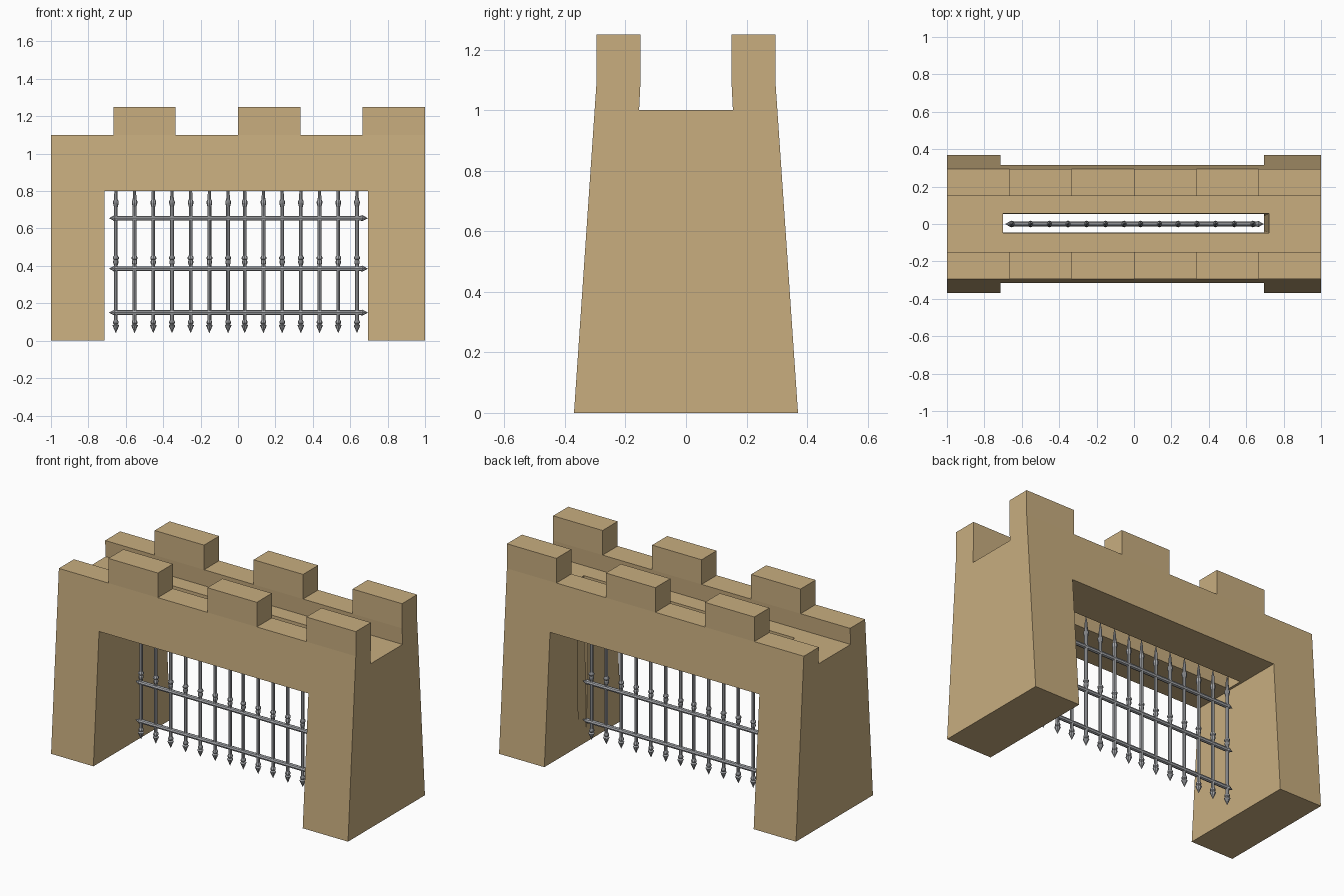
import bpy, bmesh, math
from mathutils import Vector

if "Cube" in bpy.data.objects:
    bpy.data.objects.remove(bpy.data.objects["Cube"])


def material(name, rgb):
    m = bpy.data.materials.new(name)
    m.diffuse_color = (*rgb, 1)
    m.use_nodes = True
    m.node_tree.nodes["Principled BSDF"].inputs["Base Color"].default_value = m.diffuse_color
    return m


STONE = material("sandstone", (0.578, 0.42, 0.213))
IRON = material("grey iron", (0.40, 0.41, 0.43))


def finish(name, bm, mat):
    bmesh.ops.recalc_face_normals(bm, faces=bm.faces)
    me = bpy.data.meshes.new(name)
    bm.to_mesh(me)
    bm.free()
    me.materials.append(mat)
    ob = bpy.data.objects.new(name, me)
    bpy.context.collection.objects.link(ob)
    return ob


def frustum(name, low, high, z0, z1, mat=STONE):
    """Block between two (x0, x1, y0, y1) rectangles."""
    bm = bmesh.new()
    rings = []
    for (x0, x1, y0, y1), z in ((low, z0), (high, z1)):
        rings.append([bm.verts.new((x, y, z)) for x, y in
                      ((x0, y0), (x1, y0), (x1, y1), (x0, y1))])
    a, b = rings
    bm.faces.new(a)
    bm.faces.new(b)
    for i in range(4):
        j = (i + 1) % 4
        bm.faces.new((a[i], a[j], b[j], b[i]))
    return finish(name, bm, mat)


def lathe(bm, profile, origin, axis, up, sides=8):
    """Turned shape: (distance along axis, radius) pairs; radius 0 is a tip."""
    axis, up = Vector(axis), Vector(up)
    side = axis.cross(up)
    prev = None
    for t, r in profile:
        c = Vector(origin) + axis * t
        if r == 0:
            ring = [bm.verts.new(c)] * sides
        else:
            ring = [bm.verts.new(c + r * (up * math.cos(k) + side * math.sin(k)))
                    for k in (2 * math.pi * i / sides for i in range(sides))]
        if prev:
            for i in range(sides):
                j = (i + 1) % sides
                quad = list(dict.fromkeys((prev[i], prev[j], ring[j], ring[i])))
                bm.faces.new(quad)
        prev = ring


# Gatehouse wall: battered U-shaped section swept along x
half = [(0.37, 0), (0.295, 1.1), (0.295, 1.25), (0.15, 1.25), (0.15, 1.1), (0.155, 1.0)]
section = half + [(-y, z) for y, z in reversed(half)]
bm = bmesh.new()
face = bm.faces.new([bm.verts.new((-1, y, z)) for y, z in section])
ext = bmesh.ops.extrude_face_region(bm, geom=[face])
bmesh.ops.translate(bm, vec=(2, 0, 0),
                    verts=[v for v in ext["geom"] if isinstance(v, bmesh.types.BMVert)])
wall = finish("gatehouse_wall", bm, STONE)

# Cutters: gateway, tapered portcullis slot, gaps between merlons
gate = (-0.715, 0.695, -1, 1)
cutters = [
    frustum("gateway_cutter", gate, gate, -0.2, 0.8),
    frustum("slot_cutter", (-0.70, 0.690, -0.033, 0.038),
            (-0.70, 0.726, -0.05, 0.058), -0.2, 1.2),
]
for x0, x1 in ((-1.1, -2 / 3), (-1 / 3, 0), (1 / 3, 2 / 3)):
    gap = (x0, x1, -1, 1)
    cutters.append(frustum("gap_cutter", gap, gap, 1.1, 1.5))
for c in cutters:
    c.hide_render = True
    mod = wall.modifiers.new(c.name, "BOOLEAN")
    mod.operation = "DIFFERENCE"
    mod.solver = "EXACT"
    mod.object = c
bpy.context.view_layer.update()
dg = bpy.context.evaluated_depsgraph_get()
cut_mesh = bpy.data.meshes.new_from_object(wall.evaluated_get(dg))
wall.modifiers.clear()
wall.data = cut_mesh
for c in cutters:
    bpy.data.objects.remove(c)

# Portcullis uprights: spear foot, middle collar, top collar and spike
upright = [(0.04, 0), (0.082, 0.018), (0.088, 0.010), (0.094, 0.015), (0.102, 0.015),
           (0.112, 0.010), (0.405, 0.010), (0.415, 0.014), (0.425, 0.014), (0.432, 0.011),
           (0.438, 0.016), (0.446, 0.016), (0.455, 0.010), (0.715, 0.010), (0.735, 0.015),
           (0.745, 0.015), (0.755, 0.010), (0.80, 0.008), (0.85, 0)]
bm = bmesh.new()
for start in (-0.653, 0.036):
    for i in range(7):
        lathe(bm, upright, (start + 0.1 * i, 0, 0), (0, 0, 1), (1, 0, 0))
finish("portcullis_uprights", bm, IRON)

# Portcullis rails with pointed ends
rail = [(-0.69, 0), (-0.66, 0.016), (-0.65, 0.013), (0.655, 0.013), (0.665, 0.016), (0.695, 0)]
bm = bmesh.new()
for z in (0.15, 0.385, 0.655):
    lathe(bm, rail, (0, 0, z), (1, 0, 0), (0, 0, 1))
finish("portcullis_rails", bm, IRON)
